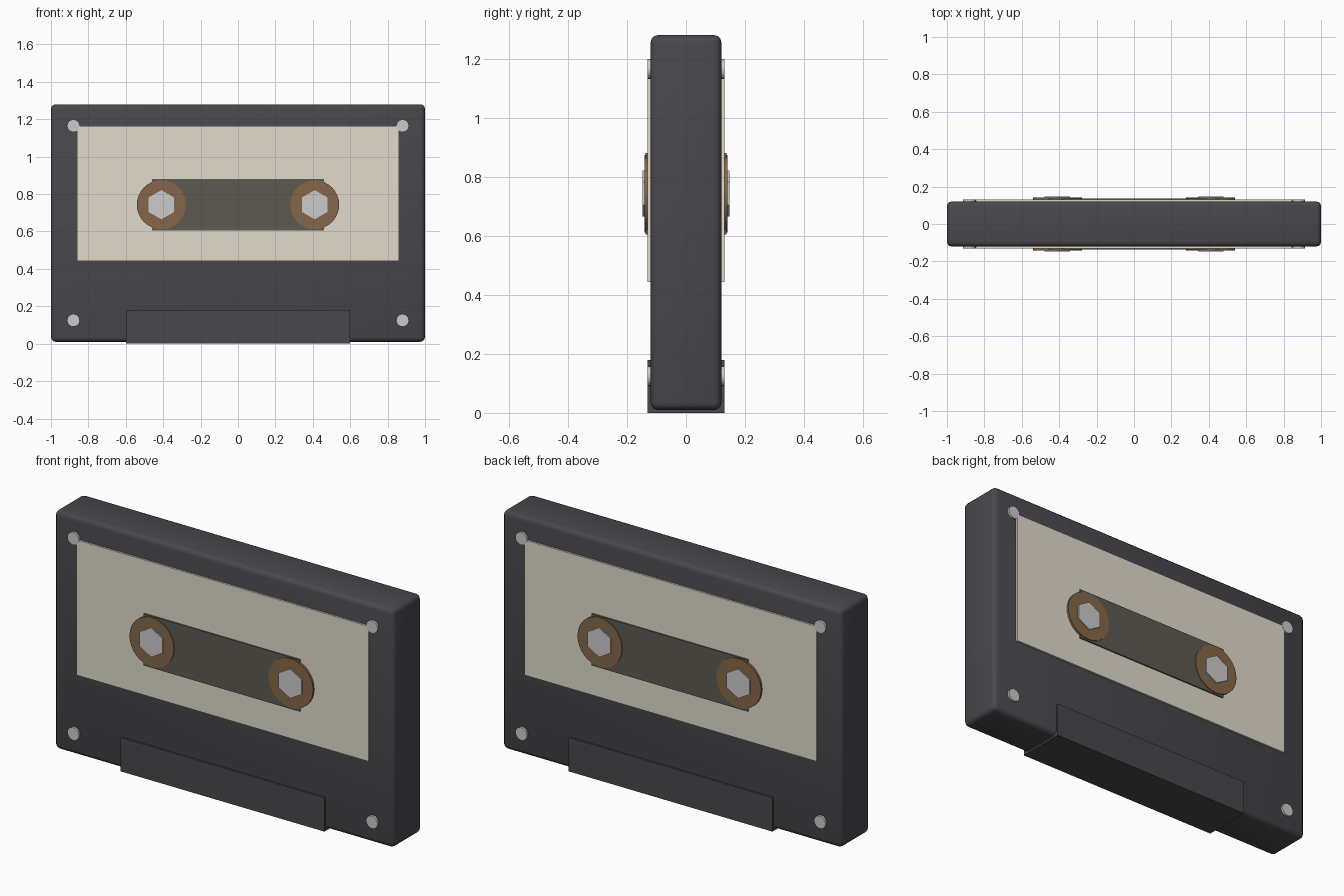
import bpy, math

if "Cube" in bpy.data.objects:
    bpy.data.objects.remove(bpy.data.objects["Cube"])


def material(name, rgb):
    m = bpy.data.materials.new(name)
    m.diffuse_color = (*rgb, 1)
    m.use_nodes = True
    m.node_tree.nodes["Principled BSDF"].inputs["Base Color"].default_value = m.diffuse_color
    return m


SHELL = material("shell_plastic", (0.065, 0.063, 0.072))
PAPER = material("label_paper", (0.75, 0.71, 0.60))
SMOKED = material("smoked_window", (0.11, 0.10, 0.083))
TAPE = material("tape_brown", (0.23, 0.135, 0.065))
METAL = material("metal", (0.52, 0.52, 0.52))


def box(name, size, loc, mat):
    bpy.ops.mesh.primitive_cube_add(size=1, location=loc)
    o = bpy.context.object
    o.name = name
    o.scale = size
    bpy.ops.object.transform_apply(location=False, rotation=False, scale=True)
    o.data.materials.append(mat)
    return o


def disc(name, radius, x, z, y0, y1, sides, mat, roll=0.0):
    # short cylinder lying along y, between y0 and y1
    bpy.ops.mesh.primitive_cylinder_add(
        vertices=sides, radius=radius, depth=abs(y1 - y0),
        location=(x, (y0 + y1) / 2, z), rotation=(math.pi / 2, 0, 0))
    o = bpy.context.object
    o.name = name
    bpy.ops.object.transform_apply(location=False, rotation=True, scale=False)
    if roll:
        o.rotation_euler.y = roll
    o.data.materials.append(mat)
    if sides > 8:
        bpy.ops.object.shade_smooth_by_angle(angle=math.radians(30))
    return o


# Rounded shell
shell = box("shell", (2.0, 0.24, 1.27), (0, 0, 0.645), SHELL)
bev = shell.modifiers.new("rounded_edges", 'BEVEL')
bev.width = 0.025
bev.segments = 3
bpy.context.view_layer.objects.active = shell
bpy.ops.object.modifier_apply(modifier=bev.name)
bpy.ops.object.shade_smooth_by_angle(angle=math.radians(35))

# Thicker head section at the bottom, passing through the shell
box("head_block", (1.2, 0.26, 0.18), (0, 0, 0.09), SHELL)

# Details repeated on front and back
for side, s in (("front", -1), ("back", 1)):
    box(f"{side}_label", (1.72, 0.03, 0.72), (0, s * 0.115, 0.803), PAPER)
    box(f"{side}_window", (0.92, 0.03, 0.276), (0, s * 0.122, 0.742), SMOKED)
    for hand, h in (("left", -1), ("right", 1)):
        disc(f"{side}_{hand}_reel", 0.131, h * 0.41, 0.743,
             s * 0.11, s * 0.141, 32, TAPE)
        disc(f"{side}_{hand}_hex_hub", 0.078, h * 0.41, 0.743,
             s * 0.11, s * 0.147, 6, METAL)
        for level, z in (("lower", 0.125), ("upper", 1.165)):
            disc(f"{side}_{hand}_{level}_screw", 0.034, h * 0.88, z,
                 s * 0.10, s * 0.131, 16, METAL)
